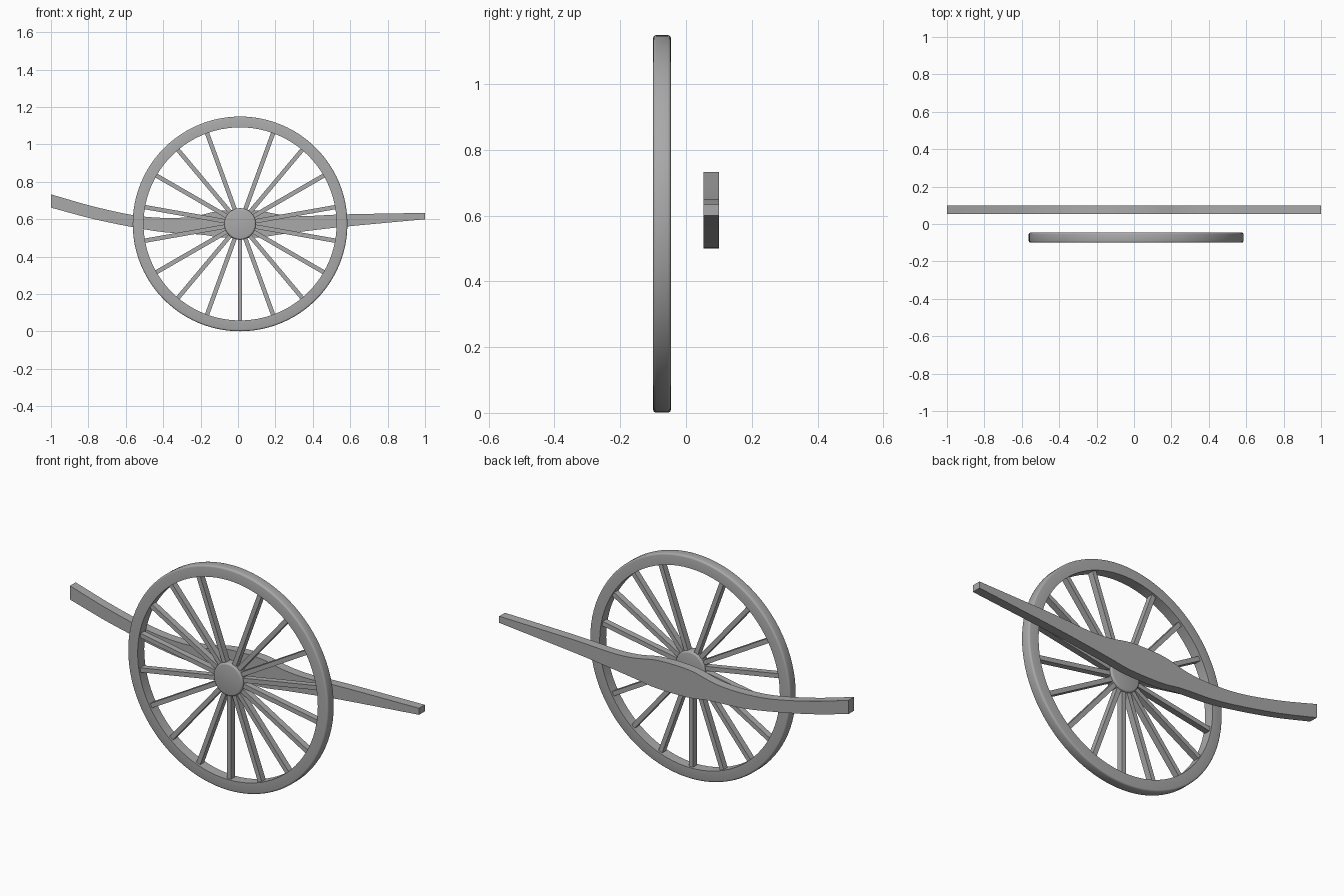
import bpy, bmesh, math
from mathutils import Matrix, Vector

cube = bpy.data.objects.get("Cube")
if cube:
    bpy.data.objects.remove(cube, do_unlink=True)

grey = bpy.data.materials.new("plain_grey")
grey.use_nodes = True
COLOR = (0.4, 0.4, 0.4, 1)
grey.diffuse_color = COLOR
grey.node_tree.nodes["Principled BSDF"].inputs["Base Color"].default_value = COLOR

CENTER = Vector((0.011, -0.073, 0.575))   # wheel centre
HALF_DEPTH = 0.027


def finish(name, bm, smooth=True):
    bmesh.ops.recalc_face_normals(bm, faces=bm.faces)
    mesh = bpy.data.meshes.new(name)
    bm.to_mesh(mesh)
    bm.free()
    obj = bpy.data.objects.new(name, mesh)
    bpy.context.collection.objects.link(obj)
    mesh.materials.append(grey)
    if smooth:
        bpy.ops.object.select_all(action="DESELECT")
        bpy.context.view_layer.objects.active = obj
        obj.select_set(True)
        bpy.ops.object.shade_smooth_by_angle(angle=math.radians(35))
    return obj


def lathe(name, profile, closed):
    """Spin an (radius, depth) profile around the wheel axle."""
    bm = bmesh.new()
    verts = [bm.verts.new(CENTER + Vector((r, y, 0))) for r, y in profile]
    pairs = list(zip(verts, verts[1:]))
    if closed:
        pairs.append((verts[-1], verts[0]))
    edges = [bm.edges.new(p) for p in pairs]
    bmesh.ops.spin(bm, geom=verts + edges, cent=CENTER, axis=(0, 1, 0),
                   angle=math.tau, steps=96)
    bmesh.ops.remove_doubles(bm, verts=bm.verts, dist=0.0001)
    return finish(name, bm)


def corner(r, y, radius, start):
    """Quarter-round corner of a profile."""
    steps = [math.radians(start + 30 * i) for i in range(4)]
    return [(r + radius * math.cos(a), y + radius * math.sin(a)) for a in steps]


# Rim with rounded outer edges and square inner edges
R_OUT, R_IN, ROUND = 0.574, 0.516, 0.009
rim = [(R_IN, -HALF_DEPTH)]
rim += corner(R_OUT - ROUND, -HALF_DEPTH + ROUND, ROUND, -90)
rim += corner(R_OUT - ROUND, HALF_DEPTH - ROUND, ROUND, 0)
rim += [(R_IN, HALF_DEPTH)]
lathe("wheel_rim", rim, True)

# Hub disc with softened edges
HUB = 0.084
hub = [(0, -HALF_DEPTH)]
hub += corner(HUB - ROUND, -HALF_DEPTH + ROUND, ROUND, -90)
hub += corner(HUB - ROUND, HALF_DEPTH - ROUND, ROUND, 0)
hub += [(0, HALF_DEPTH)]
lathe("wheel_hub", hub, False)

# Spokes every twenty degrees, leaving the topmost place empty
bm = bmesh.new()
inner, outer = 0.05, 0.525
for i in range(1, 18):
    turn = Matrix.Rotation(math.radians(20 * i), 4, "Y")
    place = Matrix.Translation(((0, 0, (inner + outer) / 2)))
    size = Matrix.Diagonal((0.023, 0.032, outer - inner, 1))
    bmesh.ops.create_cube(bm, size=1,
                          matrix=Matrix.Translation(CENTER) @ turn @ place @ size)
finish("spokes", bm, smooth=False)


def curve_through(points, steps=5):
    """Smooth line through the given points."""
    pts = [Vector(p) for p in points]
    pts = [2 * pts[0] - pts[1]] + pts + [2 * pts[-1] - pts[-2]]
    line = []
    for a, b, c, d in zip(pts, pts[1:], pts[2:], pts[3:]):
        for s in range(steps):
            t = s / steps
            line.append(0.5 * (2 * b + (c - a) * t + (2 * a - 5 * b + 4 * c - d) * t * t
                               + (3 * b - a - 3 * c + d) * t ** 3))
    return line + [pts[-2]]


# Curved shaft behind the wheel
top = curve_through([(-1, 0.733), (-0.78, 0.67), (-0.56, 0.622), (-0.39, 0.607),
                     (-0.24, 0.614), (-0.09, 0.646), (0.09, 0.648), (0.23, 0.624),
                     (0.36, 0.617), (0.57, 0.626), (1, 0.634)])
bottom = curve_through([(-1, 0.662), (-0.78, 0.603), (-0.56, 0.557), (-0.39, 0.53),
                        (-0.2, 0.518), (-0.08, 0.502), (0.1, 0.502), (0.22, 0.518),
                        (0.36, 0.536), (0.57, 0.56), (1, 0.6)])
bm = bmesh.new()
grid = [[bm.verts.new((p.x, y, p.y)) for p in line]
        for line, y in ((top, 0.053), (top, 0.1), (bottom, 0.1), (bottom, 0.053))]
for a, b in zip(grid, grid[1:] + grid[:1]):
    for j in range(len(a) - 1):
        bm.faces.new((a[j], a[j + 1], b[j + 1], b[j]))
for end in (0, -1):
    bm.faces.new([row[end] for row in grid])
finish("shaft", bm)
